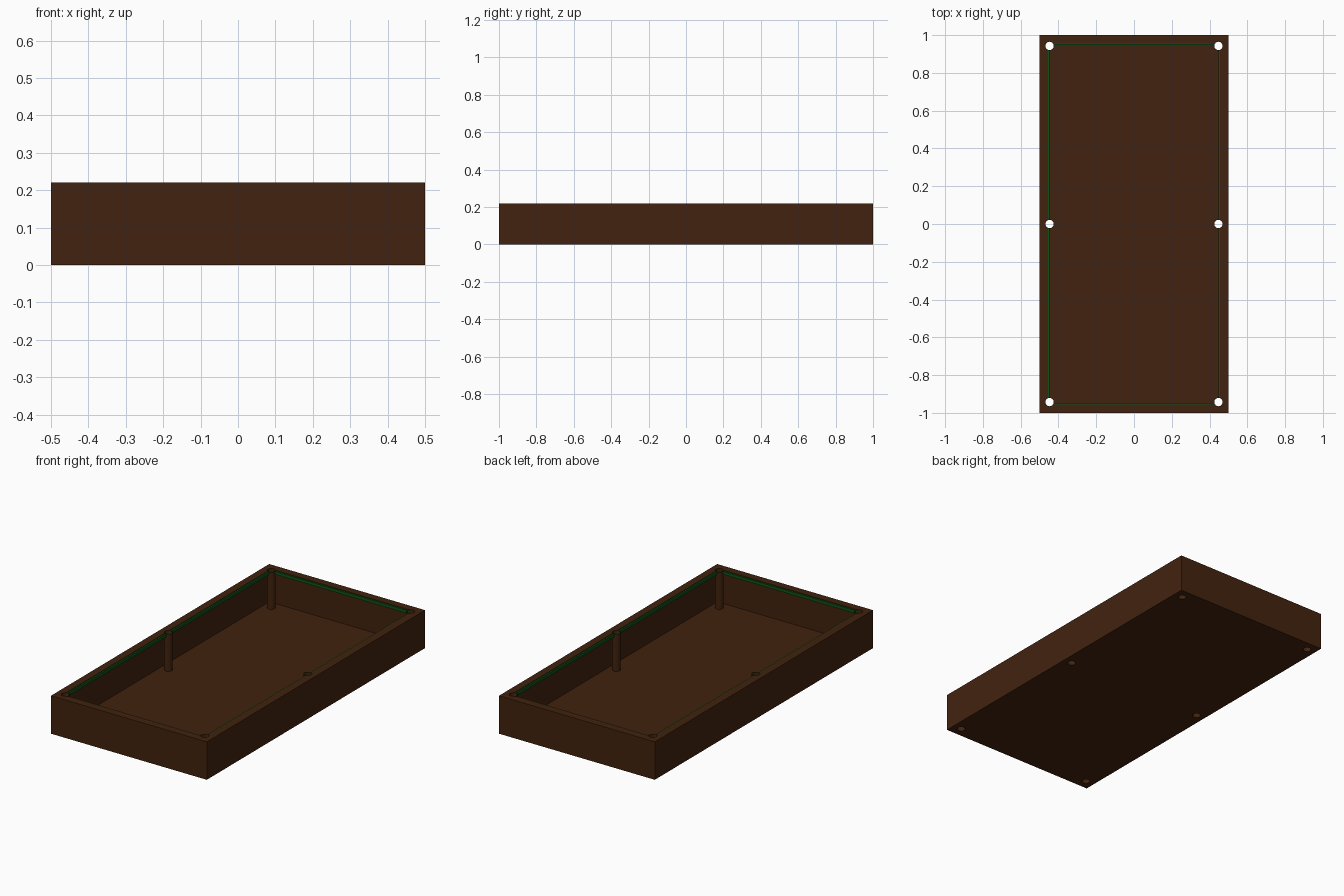
import bpy, bmesh
from mathutils import Matrix

if "Cube" in bpy.data.objects:
    bpy.data.objects.remove(bpy.data.objects["Cube"])

H, T = 0.22, 0.003          # overall height, sheet thickness
IX, IY = 0.456, 0.956       # inner edge of the rim
R = 0.022                   # bore radius
POSTS = [(x, y) for x in (-0.447, 0.447) for y in (-0.943, 0, 0.943)]


def material(name, rgb):
    m = bpy.data.materials.new(name)
    m.diffuse_color = (*rgb, 1)
    m.use_nodes = True
    m.node_tree.nodes["Principled BSDF"].inputs["Base Color"].default_value = m.diffuse_color
    return m


brown = material("dark_brown", (0.054, 0.0165, 0.0045))
green = material("deep_green", (0.004, 0.085, 0.008))


def finish(name, bm, mat):
    bmesh.ops.recalc_face_normals(bm, faces=bm.faces)
    me = bpy.data.meshes.new(name)
    bm.to_mesh(me)
    bm.free()
    ob = bpy.data.objects.new(name, me)
    bpy.context.collection.objects.link(ob)
    if mat:
        me.materials.append(mat)
    return ob


def frame(name, ox, oy, ix, iy, z0, z1, mat):
    """Closed rectangular ring from outer to inner half sizes."""
    bm = bmesh.new()
    rings = []
    for hx, hy, z in ((ox, oy, z0), (ox, oy, z1), (ix, iy, z1), (ix, iy, z0)):
        rings.append([bm.verts.new((sx * hx, sy * hy, z))
                      for sx, sy in ((-1, -1), (1, -1), (1, 1), (-1, 1))])
    for k in range(4):
        a, b = rings[k], rings[(k + 1) % 4]
        for i in range(4):
            j = (i + 1) % 4
            bm.faces.new((a[i], a[j], b[j], b[i]))
    return finish(name, bm, mat)


def cylinders(name, z0, z1, caps, mat):
    bm = bmesh.new()
    for x, y in POSTS:
        bmesh.ops.create_cone(bm, cap_ends=caps, segments=24, radius1=R,
                              radius2=R, depth=z1 - z0,
                              matrix=Matrix.Translation((x, y, (z0 + z1) / 2)))
    return finish(name, bm, mat)


# Bottom sheet
bm = bmesh.new()
bmesh.ops.create_cube(bm, size=1, matrix=Matrix.Translation((0, 0, T / 2))
                      @ Matrix.Diagonal((1, 2, T, 1)))
floor = finish("floor", bm, brown)

# Thin outer walls, flat rim on top, green strip lining the rim
frame("outer_walls", 0.5, 1.0, 0.5 - T, 1.0 - T, T, H - T, brown)
rim = frame("rim", 0.5, 1.0, IX, IY, H - T, H, brown)
strip = frame("green_strip", IX, IY, IX - 0.009, IY - 0.009, H - 0.02, H - 0.003, green)

# Open bores running from the rim through the floor
tubes = cylinders("post_tubes", 0, H, False, brown)
bpy.context.view_layer.objects.active = tubes
tubes.select_set(True)
bpy.ops.object.shade_smooth_by_angle()

# Holes where the bores pass through
cutter = cylinders("hole_cutter", -0.1, H + 0.1, True, None)
cutter.hide_render = True
cutter.hide_set(True)
for ob in (floor, rim, strip):
    mod = ob.modifiers.new("holes", 'BOOLEAN')
    mod.operation = 'DIFFERENCE'
    mod.object = cutter
    mod.solver = 'EXACT'
